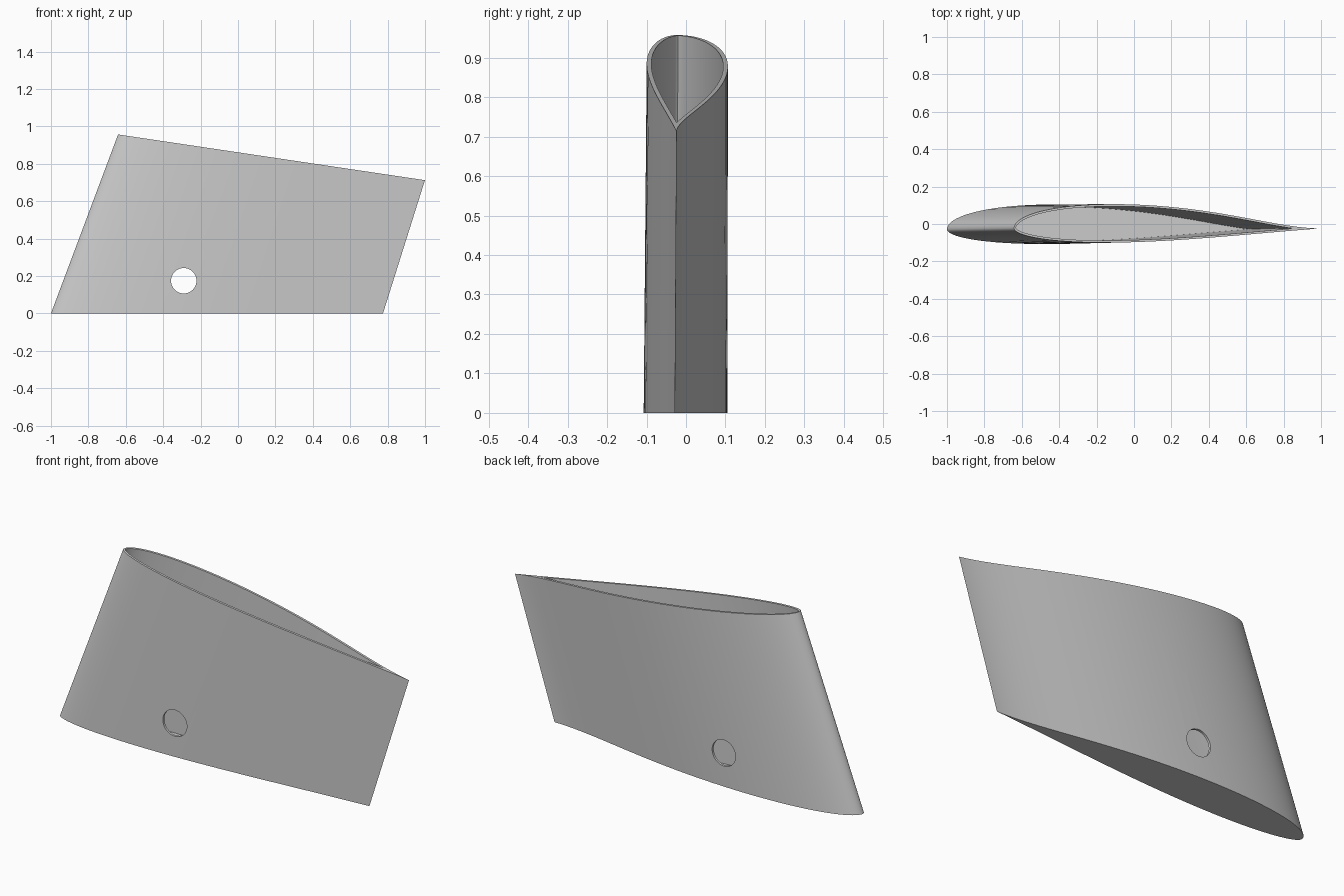
import bpy, bmesh, math

if "Cube" in bpy.data.objects:
    bpy.data.objects.remove(bpy.data.objects["Cube"])

WALL, FLOOR, STEPS = 0.012, 0.012, 48

grey = bpy.data.materials.new("plain grey")
grey.use_nodes = True
colour = (0.6, 0.6, 0.6, 1)
grey.diffuse_color = colour
grey.node_tree.nodes["Principled BSDF"].inputs["Base Color"].default_value = colour


# Aerofoil section: heights above and below the chord at fraction t
def upper(t):
    return 0.195 * math.sqrt(t) * (1 - t) * (1 - t ** 5.5)


def lower(t):
    return -math.sqrt(t) * (1 - t) * (0.121 - 0.05 * t * t)


# Moves a section curve inward by the wall thickness
def inset(curve, t, sign):
    e = 0.001
    slope = (curve(t + e) - curve(t - e)) / (2 * e)
    return curve(t) - sign * WALL / 1.75 * math.sqrt(1 + slope * slope)


def inner_upper(t):
    return inset(upper, t, 1)


def inner_lower(t):
    return inset(lower, t, -1)


# Closed loop of (fraction, height), trailing edge first
def section(up, low, t0, t1):
    ts = [t0 + (t1 - t0) * (1 + math.cos(math.pi * i / STEPS)) / 2
          for i in range(STEPS + 1)]
    return ([(t, up(t)) for t in ts[:-1]] + [(t0, (up(t0) + low(t0)) / 2)]
            + [(t, low(t)) for t in ts[-2:0:-1]])


# Swept, tapered placement of a section point at height z
def place(t, h, z):
    chord = 1.775 - 0.06 * z
    return (-1 + 0.375 * z + t * chord, -0.028 + 0.006 * z + h * chord, z)


# Height of the sloping top edge along the span line of fraction t
def top_height(t):
    a, b = -1 + 1.775 * t, 0.375 - 0.06 * t
    return (0.957 - 0.149 * (a + 0.64)) / (1 + 0.149 * b)


def bridge(bm, a, b):
    for i in range(len(a)):
        j = (i + 1) % len(a)
        bm.faces.new((a[i], a[j], b[j], b[i]))


# Range of the chord where the two walls leave a cavity between them
hollow = [i / 2000 for i in range(4, 1990)
          if inner_upper(i / 2000) > inner_lower(i / 2000)]
outer = section(upper, lower, 0, 1)
inner = section(inner_upper, inner_lower, hollow[0], hollow[-1])

# Hollow wing shell: outer skin, sloping rim, inner skin and floor
bm = bmesh.new()
loops = [[bm.verts.new(place(t, h, 0)) for t, h in outer],
         [bm.verts.new(place(t, h, top_height(t))) for t, h in outer],
         [bm.verts.new(place(t, h, top_height(t))) for t, h in inner],
         [bm.verts.new(place(t, h, FLOOR)) for t, h in inner]]
for a, b in zip(loops, loops[1:]):
    bridge(bm, a, b)
bm.faces.new(loops[0])
bm.faces.new(loops[3])
bmesh.ops.recalc_face_normals(bm, faces=bm.faces)
mesh = bpy.data.meshes.new("wing_shell")
bm.to_mesh(mesh)
bm.free()
mesh.materials.append(grey)
wing = bpy.data.objects.new("wing_shell", mesh)
bpy.context.collection.objects.link(wing)

# Round hole through both walls
bpy.ops.mesh.primitive_cylinder_add(vertices=48, radius=0.068, depth=0.6,
                                    location=(-0.29, 0, 0.175),
                                    rotation=(math.pi / 2, 0, 0))
cutter = bpy.context.object
cutter.name = "hole_cutter"
cutter.data.materials.append(grey)
cutter.hide_render = True
cutter.display_type = 'WIRE'
cut = wing.modifiers.new("side_hole", 'BOOLEAN')
cut.operation = 'DIFFERENCE'
cut.solver = 'EXACT'
cut.object = cutter

# Apply the cut, remove the cutter and smooth the skin
bpy.ops.object.select_all(action='DESELECT')
bpy.context.view_layer.objects.active = wing
wing.select_set(True)
bpy.ops.object.modifier_apply(modifier=cut.name)
bpy.data.objects.remove(cutter)
bpy.ops.object.shade_smooth_by_angle(angle=math.radians(30))
